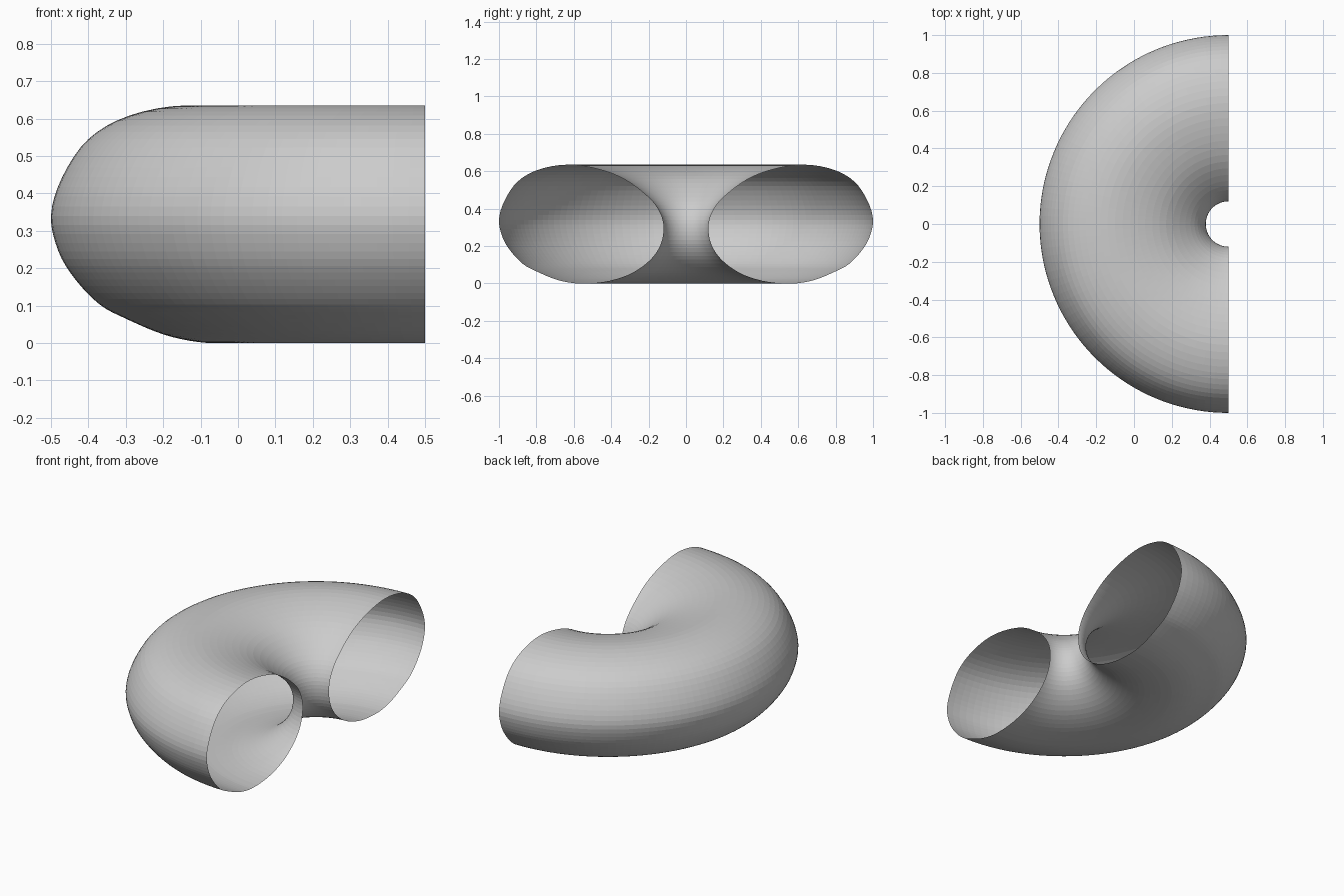
import bpy, bmesh, math
from mathutils import Vector, Matrix

if "Cube" in bpy.data.objects:
    bpy.data.objects.remove(bpy.data.objects["Cube"])

AXIS_X = 0.5      # the revolve axis stands at x = 0.5, y = 0
SUBDIV = 4        # spline steps between profile points
ARC_STEPS = 72    # segments along the half turn

# Slightly tilted oval cross-section: (radius from axis, height)
PROFILE = [
    (1.0, .34), (.97, .443), (.9, .545), (.79, .608), (.64, .635),
    (.48, .614), (.33, .558), (.2, .46), (.14, .38), (.12, .30),
    (.135, .21), (.19, .127), (.29, .055), (.41, .014), (.53, 0),
    (.61, .003), (.7, .023), (.8, .065), (.87, .103), (.935, .17), (.98, .245),
]


def closed_spline(points, steps):
    """Catmull-Rom loop through the points."""
    pts = [Vector(p) for p in points]
    n = len(pts)
    out = []
    for i in range(n):
        a, b, c, d = (pts[(i + k) % n] for k in (-1, 0, 1, 2))
        for s in range(steps):
            t = s / steps
            out.append(0.5 * (2 * b + (c - a) * t
                              + (2 * a - 5 * b + 4 * c - d) * t ** 2
                              + (3 * b - a - 3 * c + d) * t ** 3))
    return out


# Half-turn open pipe: revolve the profile from -y round through -x to +y
bm = bmesh.new()
ring = [bm.verts.new((AXIS_X, -p.x, max(p.y, 0)))
        for p in closed_spline(PROFILE, SUBDIV)]
edges = [bm.edges.new((ring[i - 1], ring[i])) for i in range(len(ring))]
bmesh.ops.spin(bm, geom=ring + edges, cent=(AXIS_X, 0, 0), axis=(0, 0, 1),
               angle=-math.pi, steps=ARC_STEPS, use_duplicate=False)

# Make the outside of the pipe face outwards
bm.normal_update()
outer = min(bm.faces, key=lambda f: f.calc_center_median().x)
if outer.normal.x > 0:
    bmesh.ops.reverse_faces(bm, faces=bm.faces[:])

mesh = bpy.data.meshes.new("pipe_bend")
bm.to_mesh(mesh)
bm.free()
pipe = bpy.data.objects.new("pipe_bend", mesh)
bpy.context.collection.objects.link(pipe)
